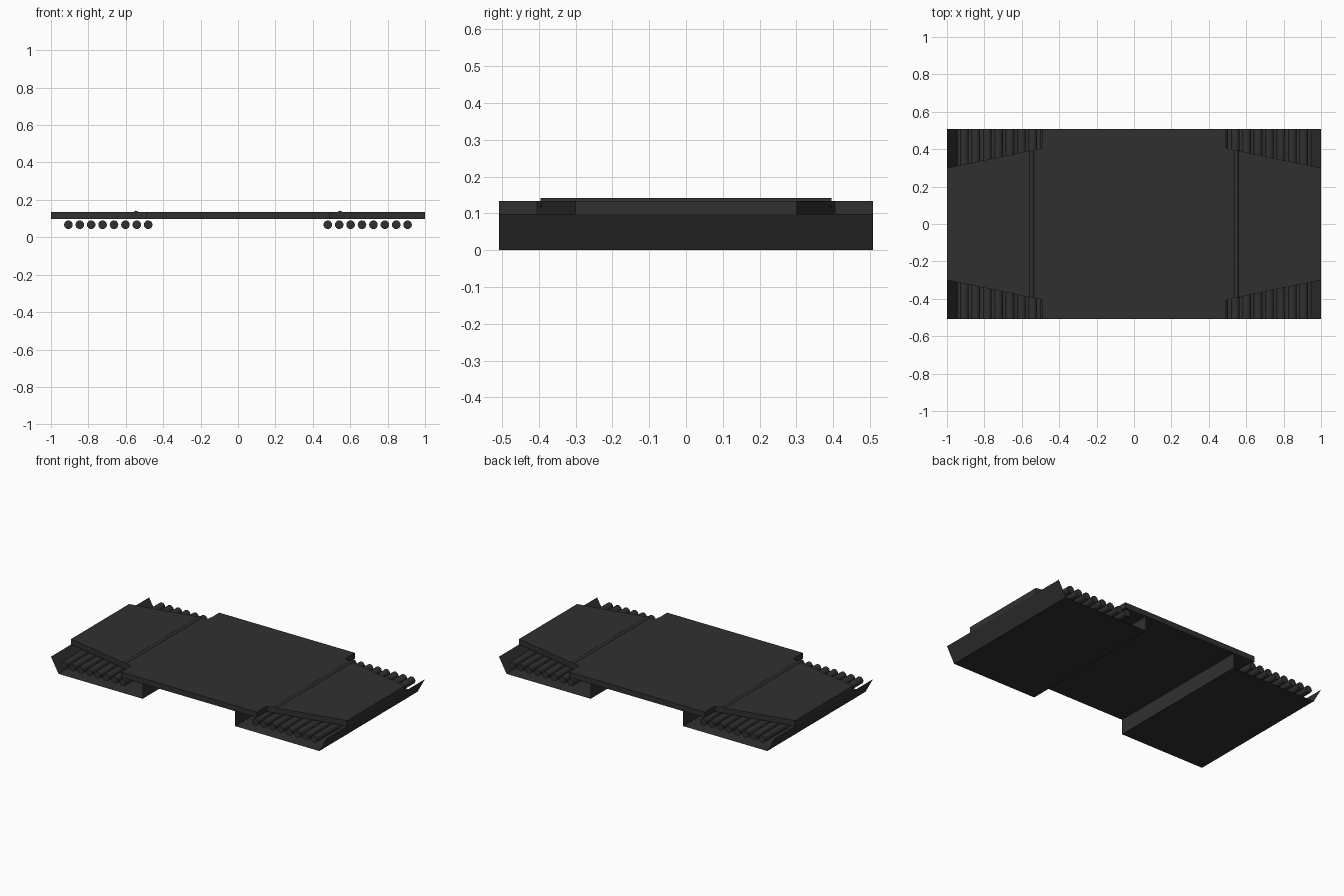
import bpy, bmesh, math

if "Cube" in bpy.data.objects:
    bpy.data.objects.remove(bpy.data.objects["Cube"])

W = 0.508          # half depth of plate, trays and rollers
Z0, Z1 = 0.098, 0.134

mat = bpy.data.materials.new("dark_metal")
mat.diffuse_color = (0.03, 0.03, 0.03, 1)
mat.use_nodes = True
mat.node_tree.nodes["Principled BSDF"].inputs["Base Color"].default_value = mat.diffuse_color


def make_object(name, bm):
    mesh = bpy.data.meshes.new(name)
    bm.to_mesh(mesh)
    bm.free()
    ob = bpy.data.objects.new(name, mesh)
    ob.data.materials.append(mat)
    bpy.context.collection.objects.link(ob)
    return ob


def rod(name, x, z, radius, length, sides=16):
    bpy.ops.mesh.primitive_cylinder_add(vertices=sides, radius=radius, depth=length,
                                        location=(x, 0, z), rotation=(math.pi / 2, 0, 0))
    ob = bpy.context.object
    ob.name = name
    ob.data.materials.append(mat)
    bpy.ops.object.shade_smooth_by_angle()


# top plate: outline with tapered ends, extruded to its thickness
quarter = [(1.0, 0.30), (0.492, 0.405), (0.492, W)]
outline = (quarter + [(-x, y) for x, y in reversed(quarter)]
           + [(-x, -y) for x, y in quarter] + [(x, -y) for x, y in reversed(quarter)])
bm = bmesh.new()
face = bm.faces.new([bm.verts.new((x, y, Z0)) for x, y in outline])
ext = bmesh.ops.extrude_face_region(bm, geom=[face], use_keep_orig=True)
bmesh.ops.translate(bm, vec=(0, 0, Z1 - Z0),
                    verts=[v for v in ext["geom"] if isinstance(v, bmesh.types.BMVert)])
bmesh.ops.recalc_face_normals(bm, faces=bm.faces)
make_object("top_plate", bm)

for side, s in (("left", -1), ("right", 1)):
    # thin sheet tray: inner wall, floor and sloped outer lip, open front and back
    bm = bmesh.new()
    profile = [(0.335, Z0), (0.335, 0), (0.945, 0), (1.0, Z0)]
    rows = [[bm.verts.new((s * x, y, z)) for x, z in profile] for y in (-W, W)]
    for i in range(3):
        f = [rows[0][i], rows[0][i + 1], rows[1][i + 1], rows[1][i]]
        bm.faces.new(f if s > 0 else f[::-1])
    make_object(side + "_tray", bm)

    # row of rollers inside the tray
    for i in range(8):
        rod(f"{side}_roller_{i + 1}", s * (0.48 + 0.061 * i), 0.067, 0.023, 2 * W)

    # half-sunk hinge rod across the plate
    rod(side + "_hinge_rod", s * 0.546, 0.129, 0.013, 0.79)
